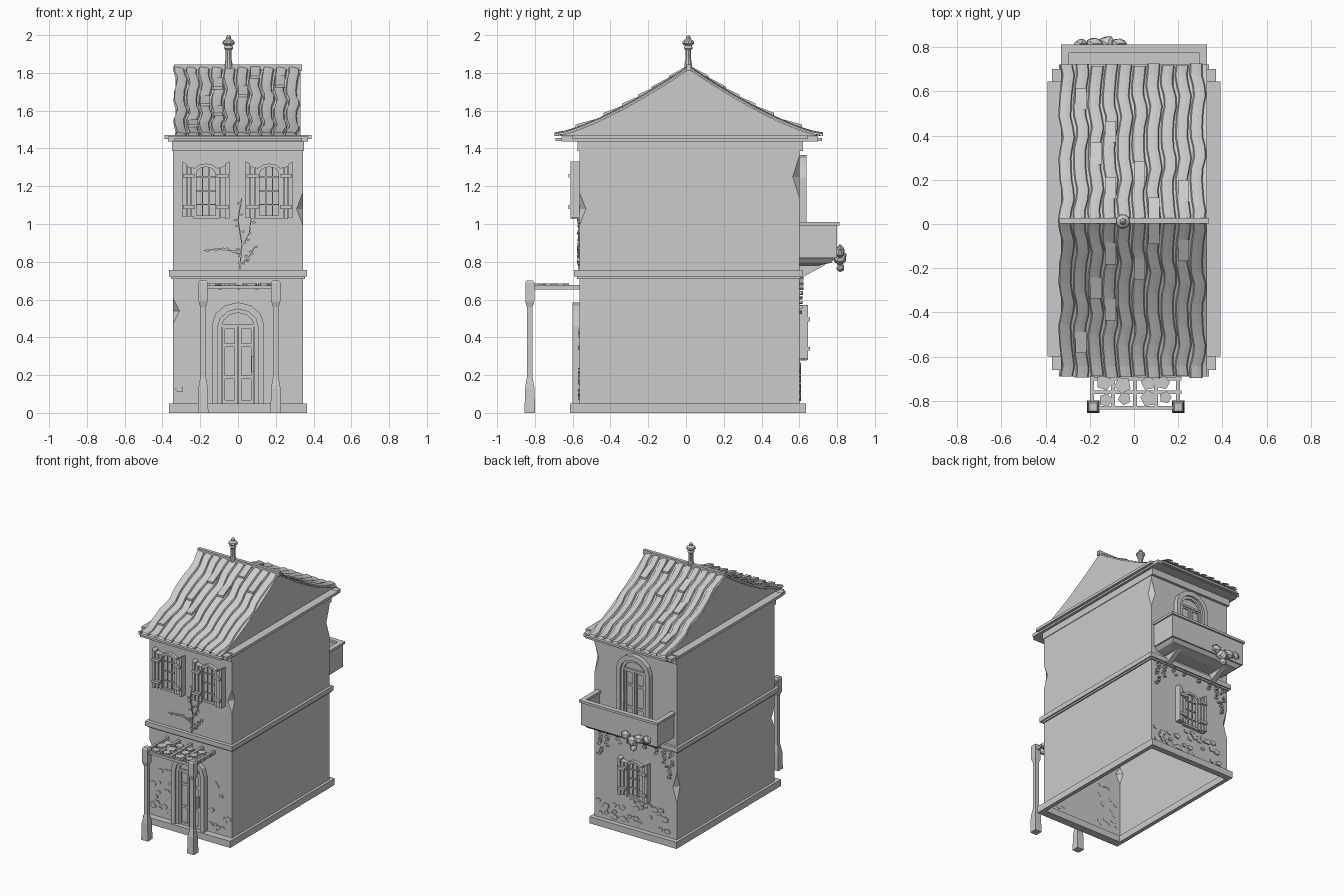
import bpy, bmesh, math, random
from mathutils import Vector

random.seed(4)
if "Cube" in bpy.data.objects:
    bpy.data.objects.remove(bpy.data.objects["Cube"], do_unlink=True)

GREY = (0.6, 0.6, 0.6, 1)
mat = bpy.data.materials.new("plain grey")
mat.use_nodes = True
mat.diffuse_color = GREY
mat.node_tree.nodes["Principled BSDF"].inputs["Base Color"].default_value = GREY

FRONT, BACK = -0.565, 0.6
HALF = 0.345


def finish(bm, name):
    bmesh.ops.recalc_face_normals(bm, faces=bm.faces)
    mesh = bpy.data.meshes.new(name)
    bm.to_mesh(mesh)
    bm.free()
    mesh.materials.append(mat)
    ob = bpy.data.objects.new(name, mesh)
    bpy.context.collection.objects.link(ob)
    return ob


def loft(bm, loops, caps=True):
    rings = [[bm.verts.new(p) for p in loop] for loop in loops]
    n = len(rings[0])
    for a, b in zip(rings, rings[1:]):
        for i in range(n):
            j = (i + 1) % n
            bm.faces.new((a[i], a[j], b[j], b[i]))
    if caps:
        bm.faces.new(rings[0][::-1])
        bm.faces.new(rings[-1])


def prism(bm, pts, y0, y1):
    loft(bm, [[(x, y, z) for x, z in pts] for y in (y0, y1)])


def box(bm, x0, x1, y0, y1, z0, z1):
    prism(bm, [(x0, z0), (x1, z0), (x1, z1), (x0, z1)], y0, y1)


def boxes(name, *items):
    bm = bmesh.new()
    for b in items:
        box(bm, *b)
    return finish(bm, name)


def rect(cx, cy, hx, hy, z):
    return [(cx + a * hx, cy + b * hy, z) for a, b in ((-1, -1), (1, -1), (1, 1), (-1, 1))]


def arch(cx, w, z0, z1, h):
    pts = [(cx - w, z0)]
    for i in range(7):
        a = math.pi * (1 - i / 6)
        pts.append((cx + w * math.cos(a), z1 - h + h * math.sin(a)))
    return pts + [(cx + w, z0)]


def arch_frame(bm, outer, inner, y0, y1):
    for i in range(len(outer) - 1):
        prism(bm, [outer[i], outer[i + 1], inner[i + 1], inner[i]], y0, y1)


# Walls: open-bottomed shell with chipped corners (corner x, y side, height, reach)
chips = [(1, -1, 1.08, 0.09), (-1, -1, 0.54, 0.07), (1, 1, 1.25, 0.11), (-1, 1, 0.44, 0.12)]
levels = sorted([0, 1.4] + [c[2] + d * c[3] for c in chips for d in (-1, 0, 1)])
bm = bmesh.new()
loops = []
for z in levels:
    loop = []
    for sx, sy in ((-1, -1), (1, -1), (1, 1), (-1, 1)):
        c = sum(0.035 * max(0, 1 - abs(z - k[2]) / k[3]) for k in chips if k[:2] == (sx, sy))
        x, y = sx * HALF, FRONT if sy < 0 else BACK
        pair = [(x - sx * c, y, z), (x, y - sy * c, z)]
        loop += pair if sx * sy < 0 else pair[::-1]
    loops.append(loop)
loft(bm, loops, caps=False)
bmesh.ops.remove_doubles(bm, verts=bm.verts, dist=0.0005)
finish(bm, "walls")

# Plinth, floor band, cornice and eaves
boxes("plinth", (-0.365, 0.365, -0.615, -0.555, 0, 0.05), (-0.365, 0.365, 0.59, 0.635, 0, 0.05),
      (-0.365, -0.335, -0.555, 0.59, 0, 0.05), (0.335, 0.365, -0.555, 0.59, 0, 0.05))
boxes("floor_band", (-0.365, 0.365, -0.592, 0.62, 0.722, 0.757), (-0.355, 0.355, -0.578, 0.61, 0.71, 0.722))
boxes("cornice", (-0.35, 0.35, -0.575, 0.62, 1.387, 1.437))
boxes("eaves", (-0.37, 0.37, -0.66, 0.70, 1.437, 1.462), (-0.39, 0.39, -0.6, 0.645, 1.45, 1.47),
      (-0.34, 0.34, -0.69, 0.72, 1.44, 1.455))

# Roof with sweeping slopes
RIDGE_Y, SPAN = 0.015, 0.705


def slope(t, s, lift=0.0):
    return RIDGE_Y + s * SPAN * (1 - t), 1.465 + 0.355 * t ** 1.35 + lift


STEPS = 15
bm = bmesh.new()
outline = [slope(i / STEPS, -1) for i in range(STEPS + 1)] + [slope(i / STEPS, 1) for i in range(STEPS - 1, -1, -1)]
loft(bm, [[(x, y, z) for y, z in outline] for x in (-0.33, 0.33)])
finish(bm, "gable_roof")

# Wavy tile columns, raised by turns, with a few loose tiles
COLS, PITCH = 10, 0.066
section = [(0.0, 0.004), (0.08, 0.02), (0.5, 0.017), (0.8, 0.012), (0.87, 0.002)]
for s, side in ((-1, "front"), (1, "back")):
    bm = bmesh.new()
    rows = []
    for i in range(STEPS + 1):
        t = i / STEPS
        row = []
        for c in range(COLS):
            for u, lift in section:
                wob = 0.008 * math.sin(t * 17 + c * 0.5) + 0.003 * math.sin(t * 31 + c)
                y, z = slope(t, s, lift)
                if i == 0:
                    y += s * 0.006 * math.sin(c * 2.3)
                row.append(bm.verts.new((-0.335 + (c + u) * PITCH + wob, y, z)))
        rows.append(row)
    for a, b in zip(rows, rows[1:]):
        for k in range(len(a) - 1):
            bm.faces.new((a[k], a[k + 1], b[k + 1], b[k]))
    finish(bm, side + "_roof_tiles")
    bm = bmesh.new()
    for c, t in ((2, 0.5), (3, 0.36), (3, 0.72), (5, 0.62), (6, 0.85), (8, 0.74), (1, 0.15)):
        x = -0.33 + c * PITCH
        loft(bm, [[(x + dx, *slope(t + d, s, h)) for dx, d, h in
                   ((0, 0, lift + 0.012), (0.05, 0, lift + 0.012), (0.05, 0.14, lift), (0, 0.14, lift))]
                  for lift in (0.008, 0.022)])
    finish(bm, side + "_loose_tiles")
boxes("ridge_cap", (-0.34, 0.34, 0.003, 0.027, 1.81, 1.845))

# Roof finial
bm = bmesh.new()
profile = [(0.024, 1.8), (0.02, 1.85), (0.016, 1.87), (0.016, 1.92), (0.024, 1.93), (0.02, 1.945),
           (0.033, 1.955), (0.03, 1.968), (0.014, 1.98), (0.012, 1.992), (0.004, 2.0)]
loft(bm, [[(-0.05 + r * math.cos(a * math.tau / 10), 0.012 + r * math.sin(a * math.tau / 10), z)
           for a in range(10)] for r, z in profile])
finish(bm, "roof_finial")


# Arched windows with panes and boarded shutters
def window(name, cx, z0, z1, s):
    w = FRONT if s < 0 else BACK
    bm = bmesh.new()
    prism(bm, arch(cx, 0.06, z0, z1 - 0.01, 0.04), w, w + s * 0.006)
    arch_frame(bm, arch(cx, 0.066, z0, z1, 0.045), arch(cx, 0.05, z0, z1 - 0.018, 0.035), w, w + s * 0.025)
    box(bm, cx - 0.05, cx + 0.05, w, w + s * 0.022, z0, z0 + 0.016)
    for dx in (-0.018, 0.018):
        box(bm, cx + dx - 0.003, cx + dx + 0.003, w, w + s * 0.014, z0, z1 - 0.02)
    for k in range(1, 4):
        z = z0 + k * (z1 - z0) / 4
        box(bm, cx - 0.05, cx + 0.05, w, w + s * 0.014, z - 0.003, z + 0.003)
    finish(bm, name)
    bm = bmesh.new()
    for m in (-1, 1):
        for k in range(3):
            a, b = cx + m * (0.054 + k * 0.024), cx + m * (0.076 + k * 0.024)
            base, top = z0 + random.uniform(-0.004, 0.012), z1 - 0.025 + (0.0, 0.006, 0.028)[k]
            prism(bm, [(a, base), (b, base), (b, top + 0.008), (a, top - 0.004)], w, w + s * (0.03 + 0.008 * k))
        for z in (z0 + 0.05, z1 - 0.075):
            box(bm, cx + m * 0.057, cx + m * 0.12, w + s * 0.03, w + s * 0.056, z, z + 0.02)
    finish(bm, name + "_shutters")


window("front_window_left", 0.165, 1.03, 1.32, -1)
window("front_window_right", -0.17, 1.03, 1.32, -1)
window("back_window", 0, 0.28, 0.56, 1)


# Arched double doors
def door(name, z0, z1, s):
    w = FRONT if s < 0 else BACK
    bm = bmesh.new()
    arch_frame(bm, arch(0, 0.138, z0, z1, 0.12), arch(0, 0.108, z0, z1 - 0.035, 0.1), w, w + s * 0.037)
    arch_frame(bm, arch(0, 0.108, z0, z1 - 0.035, 0.1), arch(0, 0.088, z0, z1 - 0.055, 0.08), w, w + s * 0.022)
    finish(bm, name + "_frame")
    bm = bmesh.new()
    prism(bm, arch(0, 0.09, z0, z1 - 0.05, 0.08), w, w + s * 0.006)
    top = z1 - 0.13
    for m in (-1, 1):
        for x0, x1 in ((0.002, 0.018), (0.07, 0.086)):
            box(bm, m * x0, m * x1, w, w + s * 0.016, z0, top)
        for z in (z0, z0 + 0.13, z0 + 0.3, top - 0.012):
            box(bm, m * 0.018, m * 0.07, w, w + s * 0.014, z, z + 0.018)
    box(bm, -0.088, 0.088, w, w + s * 0.02, top, top + 0.015)
    box(bm, 0.072, 0.084, w, w + s * 0.035, z0 + 0.17, z0 + 0.25)
    finish(bm, name)


door("front_door", 0.05, 0.585, -1)
door("balcony_door", 0.82, 1.365, 1)

# Porch trellis
for x, side in ((-0.185, "right"), (0.2, "left")):
    bm = bmesh.new()
    loft(bm, [rect(x, -0.827, r, r, z) for r, z in ((0.028, 0), (0.025, 0.13), (0.015, 0.19), (0.015, 0.56),
                                                 (0.024, 0.59), (0.024, 0.69), (0.018, 0.7))])
    finish(bm, "porch_post_" + side)
bars = [(-0.2, 0.215, y - 0.008, y + 0.008, 0.655, 0.675) for y in (-0.83, -0.76, -0.7, -0.63)]
bars += [(x - 0.009, x + 0.009, -0.83, FRONT, 0.652, 0.678) for x in (-0.19, -0.095, 0.005, 0.1, 0.2)]
boxes("trellis", *bars)
bm = bmesh.new()
for x in (-0.14, -0.05, 0.05, 0.15):
    for y in (-0.79, -0.72, -0.65):
        cx, cy, r = x + random.uniform(-0.02, 0.02), y + random.uniform(-0.01, 0.01), random.uniform(0.028, 0.04)
        ring = [(cx + r * math.cos(a * math.tau / 5 + x * 9), cy + r * math.sin(a * math.tau / 5 + x * 9)) for a in range(5)]
        loft(bm, [[(px, py, z) for px, py in ring] for z in (0.672, 0.684)])
finish(bm, "trellis_leaves")

# Balcony with solid parapet and stepped underside
boxes("balcony", (-0.32, 0.32, BACK, 0.8, 0.82, 0.85), (-0.32, 0.32, 0.785, 0.8, 0.85, 1.0),
      *[(m * 0.305, m * 0.32, BACK, 0.79, 0.85, 1.0) for m in (-1, 1)])
boxes("balcony_rail", (-0.33, 0.33, 0.775, 0.812, 0.992, 1.01),
      *[(m * 0.293, m * 0.33, BACK, 0.78, 0.992, 1.01) for m in (-1, 1)])
bm = bmesh.new()
loft(bm, [[(sx * hx, y, z) for sx, y in ((-1, BACK), (1, BACK), (1, yo), (-1, yo))]
          for hx, yo, z in ((0.24, 0.7, 0.78), (0.29, 0.77, 0.795), (0.31, 0.79, 0.82))])
for m in (-0.2, 0.2):
    loft(bm, [[(x, BACK, 0.72), (x, 0.62, 0.72), (x, 0.74, 0.785), (x, BACK, 0.785)] for x in (m - 0.02, m + 0.02)])
finish(bm, "balcony_brackets")


# Leaf and stone plates scattered over a wall
def plates(name, spots, s, size, thick, sides):
    w = FRONT if s < 0 else BACK
    bm = bmesh.new()
    for x, z in spots:
        turn, r = random.random() * 6, size * random.uniform(0.7, 1.2)
        pts = [(x + r * math.cos(turn + a * math.tau / sides), z + 0.7 * r * math.sin(turn + a * math.tau / sides))
               for a in range(sides)]
        prism(bm, pts, w - s * 0.002, w + s * thick * random.uniform(0.6, 1))
    finish(bm, name)


def scatter(n, x0, x1, z0, z1):
    return [(random.uniform(x0, x1), z0 + (z1 - z0) * random.random() ** 1.4) for _ in range(n)]


plates("front_stones", scatter(16, -0.32, -0.16, 0.08, 0.43) + scatter(16, 0.16, 0.32, 0.08, 0.43), -1, 0.024, 0.008, 5)
plates("back_stones", scatter(34, -0.32, 0.32, 0.08, 0.27), 1, 0.026, 0.009, 5)

# Climbing plant on the front
stems = [[(0.01, 0.76), (0.02, 0.9), (0.0, 1.02), (0.02, 1.14)], [(0.01, 0.84), (-0.07, 0.87), (-0.18, 0.86)],
         [(0.02, 0.88), (0.06, 0.95), (0.07, 1.03)], [(0.01, 0.78), (0.06, 0.83), (0.09, 0.88)]]
bm = bmesh.new()
leaves = []
for stem in stems:
    for (x0, z0), (x1, z1) in zip(stem, stem[1:]):
        d = Vector((z1 - z0, x0 - x1)).normalized() * 0.003
        prism(bm, [(x0 + d.x, z0 + d.y), (x0 - d.x, z0 - d.y), (x1 - d.x, z1 - d.y), (x1 + d.x, z1 + d.y)],
              FRONT, FRONT - 0.008)
        leaves += [(x0 + (x1 - x0) * k / 4 + random.uniform(-0.02, 0.02), z0 + (z1 - z0) * k / 4) for k in range(1, 5)]
finish(bm, "climber_stems")
plates("climber_leaves", leaves, -1, 0.011, 0.012, 4)

# Hanging plants on the back
strands = [(x + random.uniform(-0.015, 0.015), 0.71 - k * 0.025)
           for x, n in ((-0.3, 9), (-0.25, 6), (-0.17, 3), (-0.08, 2), (0.05, 2), (0.14, 3), (0.24, 5), (0.29, 8)) for k in range(n)]
plates("hanging_leaves", strands, 1, 0.015, 0.022, 4)
bm = bmesh.new()
for x, z, r in ((-0.24, 0.86, 0.035), (-0.18, 0.85, 0.045), (-0.12, 0.82, 0.05), (-0.07, 0.85, 0.04), (-0.13, 0.77, 0.032)):
    new = bmesh.ops.create_icosphere(bm, subdivisions=1, radius=r)["verts"]
    for v in new:
        k = random.uniform(0.8, 1.1)
        v.co = (x + v.co.x * k, 0.815 + v.co.y * 0.75 * k, z + v.co.z * k * 0.9)
finish(bm, "balcony_plant")
